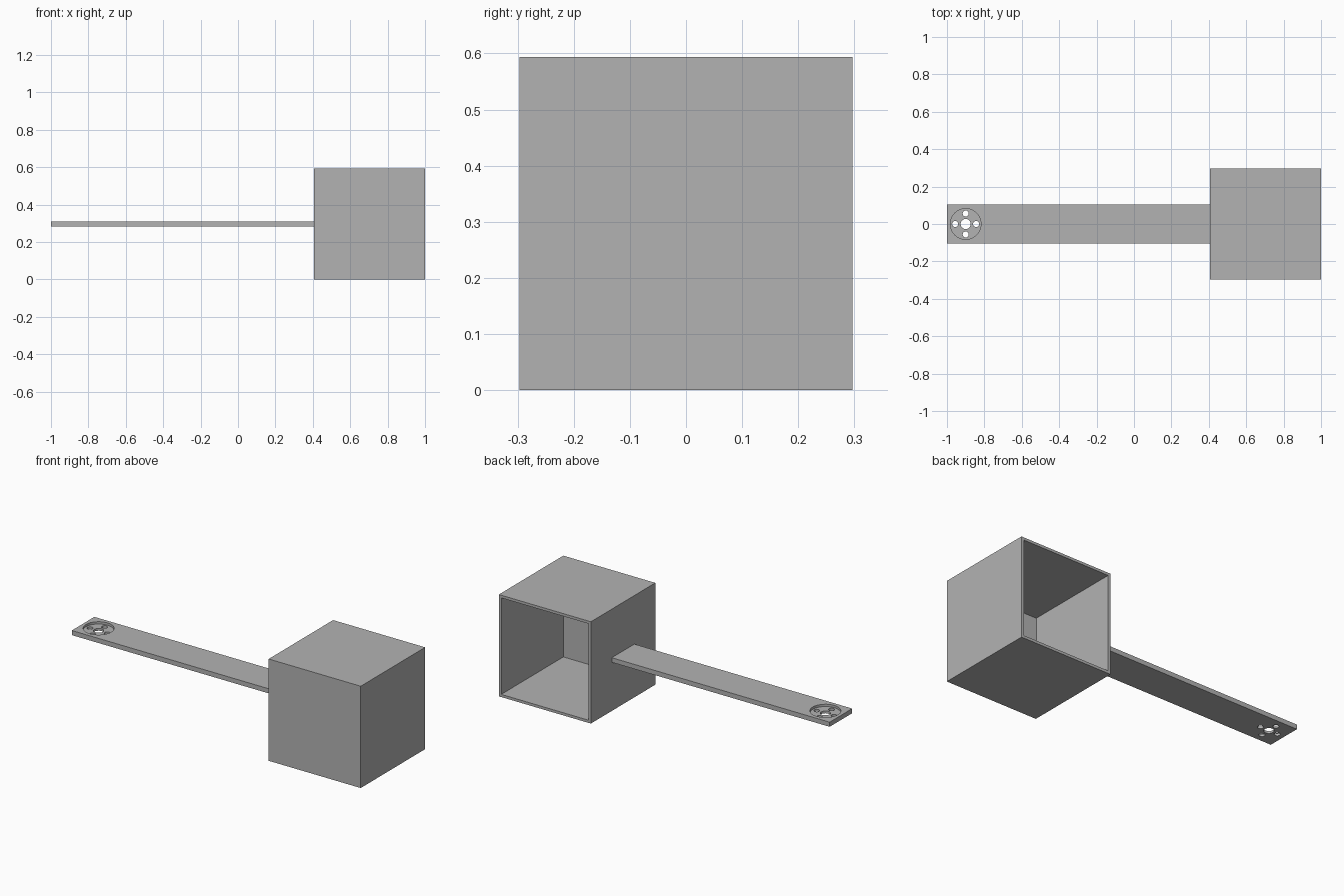
import bpy
import bmesh
from math import cos, sin, pi
from mathutils import Matrix, Vector

if "Cube" in bpy.data.objects:
    bpy.data.objects.remove(bpy.data.objects["Cube"])

# Single material
grey = bpy.data.materials.new("plain_grey")
grey.use_nodes = True
colour = (0.45, 0.45, 0.45, 1)
grey.diffuse_color = colour
grey.node_tree.nodes["Principled BSDF"].inputs["Base Color"].default_value = colour

SIDE = 0.594              # outer size of the box
WALL = 0.022              # box wall thickness
BOX_X = 1 - SIDE / 2
MID_Z = SIDE / 2
ARM_W, ARM_T = 0.208, 0.027
HUB_X = -0.9              # centre of the horn seat


def make_object(name, bm):
    mesh = bpy.data.meshes.new(name)
    bm.to_mesh(mesh)
    bm.free()
    mesh.materials.append(grey)
    obj = bpy.data.objects.new(name, mesh)
    bpy.context.collection.objects.link(obj)
    return obj


def block(size, centre):
    bm = bmesh.new()
    bmesh.ops.create_cube(bm, size=1, matrix=Matrix.Translation(centre) @ Matrix.Diagonal((*size, 1)))
    return bm


def cut_cylinder(target, x, y, radius, z_low, z_high):
    bm = bmesh.new()
    bmesh.ops.create_cone(bm, cap_ends=True, segments=48, radius1=radius, radius2=radius,
                          depth=z_high - z_low,
                          matrix=Matrix.Translation((x, y, (z_low + z_high) / 2)))
    cutter = make_object("hole_cutter", bm)
    cutter.hide_render = True
    mod = target.modifiers.new("hole", "BOOLEAN")
    mod.operation = "DIFFERENCE"
    mod.solver = "EXACT"
    mod.object = cutter
    bpy.context.view_layer.objects.active = target
    bpy.ops.object.modifier_apply(modifier=mod.name)
    bpy.data.objects.remove(cutter)


# Hollow box, open at the back
bm = block((SIDE, SIDE, SIDE), (BOX_X, 0, MID_Z))
bm.normal_update()
back = [f for f in bm.faces if f.normal.y > 0.9]
bmesh.ops.inset_region(bm, faces=back, thickness=WALL)
pocket = bmesh.ops.extrude_discrete_faces(bm, faces=back)["faces"]
bmesh.ops.translate(bm, verts=pocket[0].verts, vec=Vector((0, WALL - SIDE, 0)))
bmesh.ops.recalc_face_normals(bm, faces=bm.faces)
make_object("open_box", bm)

# Flat arm, ending just inside the box wall
arm_end = 1 - SIDE + 0.004
arm = make_object("arm", block((arm_end + 1, ARM_W, ARM_T), ((arm_end - 1) / 2, 0, MID_Z)))

# Round horn seat sunk into the top, with a centre hole and four screw holes
cut_cylinder(arm, HUB_X, 0, 0.082, MID_Z, MID_Z + 0.1)
cut_cylinder(arm, HUB_X, 0, 0.027, MID_Z - 0.1, MID_Z + 0.1)
for i in range(4):
    a = i * pi / 2
    cut_cylinder(arm, HUB_X + 0.056 * cos(a), 0.056 * sin(a), 0.016, MID_Z - 0.1, MID_Z + 0.1)

# Smooth the round walls, keep the edges sharp
bpy.ops.object.select_all(action="DESELECT")
arm.select_set(True)
bpy.context.view_layer.objects.active = arm
bpy.ops.object.shade_smooth_by_angle()
